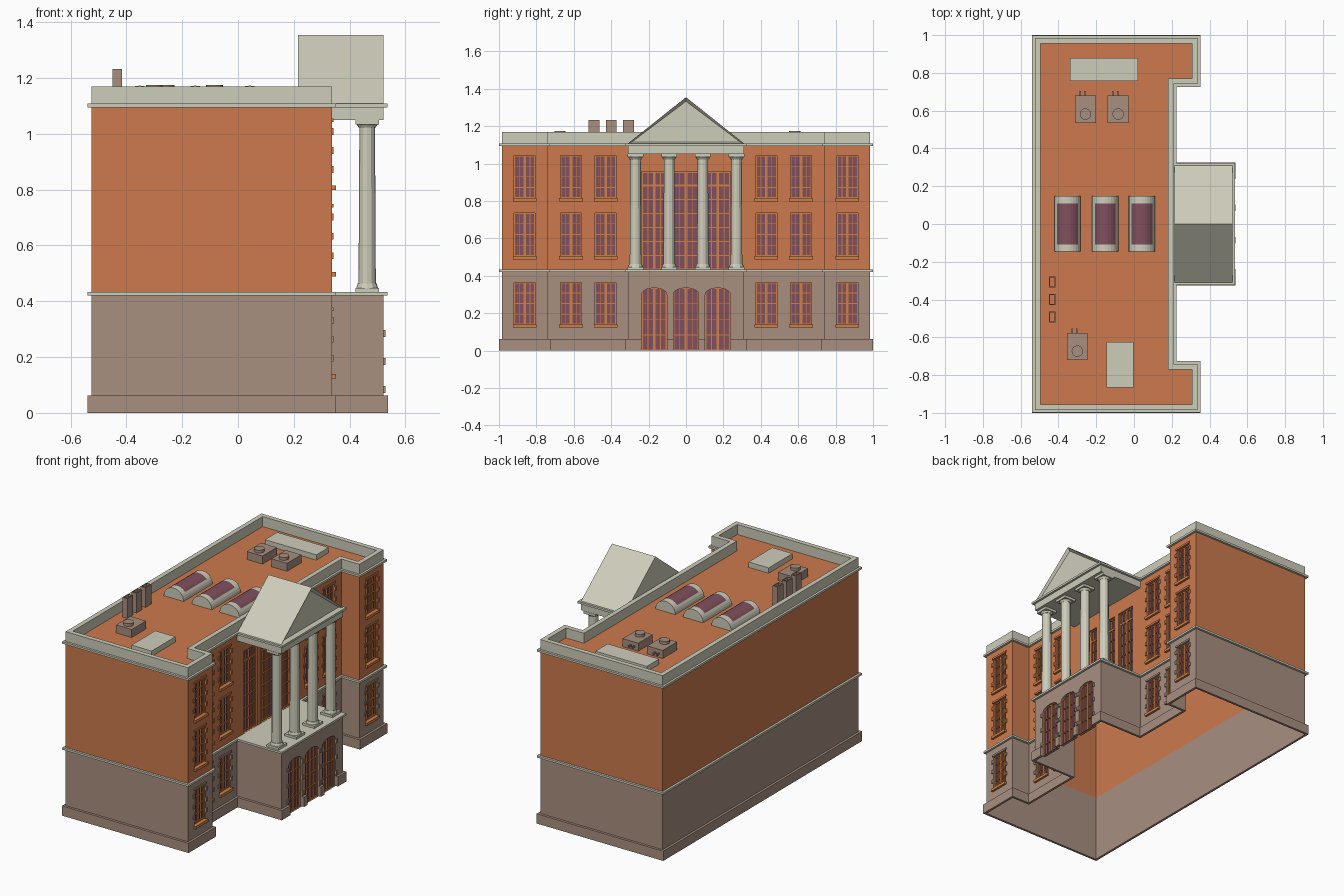
import bpy, bmesh, math
from mathutils import Vector, Matrix

if "Cube" in bpy.data.objects:
    bpy.data.objects.remove(bpy.data.objects["Cube"])


def material(name, srgb):
    m = bpy.data.materials.new(name)
    lin = [((c / 255 + 0.055) / 1.055) ** 2.4 for c in srgb]
    m.diffuse_color = (*lin, 1)
    m.use_nodes = True
    m.node_tree.nodes["Principled BSDF"].inputs["Base Color"].default_value = m.diffuse_color
    return m


BRICK = material("orange brick", (205, 122, 78))
STONE = material("brown stone", (168, 143, 128))
CREAM = material("cream trim", (206, 205, 187))
GLASS = material("purple glass", (128, 80, 93))
FRAME = material("orange frame", (208, 128, 70))


class Part:
    """Collects geometry for one named object."""
    def __init__(self, name, *mats):
        self.name, self.mats, self.bm = name, mats, bmesh.new()

    def face(self, *pts):
        return self.bm.faces.new([self.bm.verts.new(p) for p in pts])

    def box(self, x0, x1, y0, y1, z0, z1):
        m = Matrix.Translation(((x0 + x1) / 2, (y0 + y1) / 2, (z0 + z1) / 2))
        m = m @ Matrix.Diagonal((x1 - x0, y1 - y0, z1 - z0, 1))
        bmesh.ops.create_cube(self.bm, size=1, matrix=m)

    def cone(self, x, y, z0, z1, r0, r1, n=12):
        bmesh.ops.create_cone(self.bm, cap_ends=True, segments=n, radius1=r0, radius2=r1,
                              depth=z1 - z0, matrix=Matrix.Translation((x, y, (z0 + z1) / 2)))

    def sweep(self, outline, prof, skip=lambda p, q: False):
        """Run an (outset, z) profile round a right-angled outline."""
        n = len(outline)
        P = [Vector(p) for p in outline]
        norm = [Vector((e.y, -e.x)).normalized() for e in (P[(i + 1) % n] - P[i] for i in range(n))]
        at = lambda i, o, z: (*(P[i] + o * (norm[i - 1] + norm[i])), z)
        for i in range(n):
            j = (i + 1) % n
            if skip(P[i], P[j]):
                continue
            for (a, za), (b, zb) in zip(prof, prof[1:]):
                self.face(at(i, a, za), at(j, a, za), at(j, b, zb), at(i, b, zb))

    def done(self):
        me = bpy.data.meshes.new(self.name)
        bmesh.ops.remove_doubles(self.bm, verts=self.bm.verts, dist=1e-5)
        self.bm.to_mesh(me)
        self.bm.free()
        for m in self.mats:
            me.materials.append(m)
        ob = bpy.data.objects.new(self.name, me)
        bpy.context.collection.objects.link(ob)
        return ob


# Footprints: right half mirrored in y, anticlockwise
def footprint(half):
    return half + [(x, -y) for x, y in reversed(half)]


X0, XW, XM, XP = -0.525, 0.337, 0.21, 0.522
wing = [(X0, -0.985), (XW, -0.985), (XW, -0.74), (XM, -0.74)]
MAIN = footprint(wing)
FULL = footprint(wing + [(XM, -0.31), (XP, -0.31)])

# Openings: centre y, width, bottom, top, arched
openings = []
for y in (-0.863, -0.615, -0.43, 0.43, 0.615, 0.863):
    openings += [(y, 0.114, a, b, False) for a, b in ((0.14, 0.365), (0.505, 0.737), (0.815, 1.043))]
for y in (-0.17, 0, 0.17):
    openings += [(y, 0.135, 0.0, 0.335, True), (y, 0.135, 0.434, 0.957, False)]

glass, frames = Part("window_glass", GLASS), Part("window_frames", FRAME)
sills = Part("window_sills", FRAME)


def fill_opening(wall, x, o):
    """Reveal, pane, glazing bars, sill and jamb blocks of one opening."""
    yc, w, z0, z1, arched = o
    a, b, back = yc - w / 2, yc + w / 2, x - 0.018
    wall.face((x, a, z0), (back, a, z0), (back, a, z1), (x, a, z1))
    wall.face((x, b, z1), (back, b, z1), (back, b, z0), (x, b, z0))
    wall.face((x, a, z1), (back, a, z1), (back, b, z1), (x, b, z1))
    wall.face((x, a, z0), (x, b, z0), (back, b, z0), (back, a, z0))
    glass.face((back, a, z0), (back, b, z0), (back, b, z1), (back, a, z1))
    bx = (back, back + 0.008)
    for y, t in ((a, 0.014), (b, 0.014), (yc, 0.014), (yc - w / 4, 0.004), (yc + w / 4, 0.004)):
        frames.box(*bx, max(a, y - t / 2), min(b, y + t / 2), z0, z1)
    rows = 7 if z1 - z0 > 0.4 else 4
    for i in range(rows + 1):
        z = z0 + (z1 - z0) * i / rows
        t = 0.012 if i in (0, rows, 6) else 0.004
        frames.box(*bx, a, b, max(z0, z - t / 2), min(z1, z + t / 2))
    if arched:  # spandrels above the door arch
        rise, n = 0.035, 10
        arc = [(yc - w / 2 * math.cos(math.pi * i / n),
                z1 - rise + rise * math.sin(math.pi * i / n)) for i in range(n + 1)]
        for (ya, za), (yb, zb) in zip(arc, arc[1:]):
            wall.face((x, ya, za), (x, yb, zb), (x, yb, z1 + 1e-4), (x, ya, z1 + 1e-4))
            wall.face((x, ya, za), (back, ya, za), (back, yb, zb), (x, yb, zb))
    elif z1 - z0 < 0.4:
        sills.box(back, x + 0.014, a - 0.006, b + 0.006, z0 - 0.017, z0)
        wall.box(x - 0.002, x + 0.006, a - 0.006, b + 0.006, z1, z1 + 0.012)
    if z1 - z0 < 0.4:
        for f in (0.25, 0.55, 0.85):
            z = z0 + f * (z1 - z0)
            for s in (-1, 1):
                y = yc + s * (w / 2 + 0.007)
                wall.box(x - 0.002, x + 0.006, y - 0.007, y + 0.007, z - 0.012, z + 0.012)


def storey(name, outline, z0, z1, mat):
    """Walls round an outline; faces looking along +x get openings."""
    wall = Part(name, mat)
    front = lambda p, q: abs(p.x - q.x) < 1e-6 and q.y > p.y
    wall.sweep(outline, [(0, z0), (0, z1)], front)
    for p, q in zip(outline, outline[1:] + outline[:1]):
        if not front(Vector(p), Vector(q)):
            continue
        x, hs = p[0], [o for o in openings if p[1] < o[0] < q[1] and o[2] >= z0 and o[3] <= z1]
        ys = sorted({p[1], q[1], *(o[0] + s * o[1] / 2 for o in hs for s in (-1, 1))})
        zs = sorted({z0, z1, *(z for o in hs for z in o[2:4])})
        for a, b in zip(ys, ys[1:]):
            for c, d in zip(zs, zs[1:]):
                m, k = (a + b) / 2, (c + d) / 2
                if not any(abs(m - o[0]) < o[1] / 2 and o[2] < k < o[3] for o in hs):
                    wall.face((x, a, c), (x, b, c), (x, b, d), (x, a, d))
        for o in hs:
            fill_opening(wall, x, o)
    wall.done()


storey("ground_storey_wall", FULL, 0, 0.427, STONE)
storey("upper_storey_wall", MAIN, 0.427, 1.1, BRICK)
for part in (glass, frames, sills):
    part.done()

# Plinth, broken at the doors
plinth = Part("plinth", STONE)
plinth.sweep(FULL, [(0, 0), (0.015, 0), (0.015, 0.062), (0, 0.062)],
             lambda p, q: p.x > 0.5 and q.x > 0.5)
for a, b in ((-0.325, -0.238), (-0.102, -0.068), (0.068, 0.102), (0.238, 0.325)):
    plinth.box(XP - 0.002, XP + 0.015, a, b, 0, 0.062)
plinth.done()

# Bands, parapet and roof
for name, z0, z1 in (("storey_band", 0.42, 0.433), ("cornice", 1.095, 1.108)):
    band = Part(name, CREAM)
    band.sweep(FULL, [(0, z0), (0.014, z0), (0.014, z1), (0, z1)])
    band.done()
ROOF = 1.106
parapet = Part("parapet", CREAM)
parapet.sweep(MAIN, [(0, 1.1), (0, 1.17), (-0.03, 1.17), (-0.03, ROOF - 0.004)])
parapet.done()
roof = Part("roof", BRICK)
roof.face(*[(x, y, ROOF) for x, y in MAIN])
roof.done()

# Portico: deck, entablature, pediment
deck = Part("portico_deck", CREAM)
deck.box(XM, XP, -0.31, 0.31, 0.422, 0.433)
deck.done()
ent = Part("entablature", CREAM)
ent.box(XM, XP, -0.31, 0.31, 1.05, 1.108)
ent.done()
ped = Part("pediment", CREAM)
tri = [(-0.31, 1.108), (0.31, 1.108), (0, 1.355)]
ped.face(*[(0.215, y, z) for y, z in reversed(tri)])
gable = ped.face(*[(XP, y, z) for y, z in tri])
for (a, za), (b, zb) in zip(tri, tri[1:] + tri[:1]):
    ped.face((0.215, a, za), (0.215, b, zb), (XP, b, zb), (XP, a, za))
bmesh.ops.remove_doubles(ped.bm, verts=ped.bm.verts, dist=1e-5)
bmesh.ops.recalc_face_normals(ped.bm, faces=ped.bm.faces)
bmesh.ops.inset_region(ped.bm, faces=[gable], thickness=0.022, depth=-0.015)
ped.done()

# Columns
for i, y in enumerate((-0.27, -0.09, 0.09, 0.27)):
    col, x = Part(f"column_{i + 1}", CREAM), 0.463
    col.box(x - 0.042, x + 0.042, y - 0.042, y + 0.042, 0.433, 0.448)
    col.cone(x, y, 0.448, 0.464, 0.039, 0.034)
    col.cone(x, y, 0.464, 1.022, 0.031, 0.028)
    col.cone(x, y, 1.022, 1.034, 0.03, 0.038)
    col.box(x - 0.042, x + 0.042, y - 0.042, y + 0.042, 1.034, 1.05)
    col.done()

# Barrel skylights
for i, xc in enumerate((-0.352, -0.153, 0.042)):
    sky, n = Part(f"skylight_{i + 1}", CREAM, GLASS), 14
    arc = [(xc + 0.07 * math.cos(math.pi * k / n), ROOF + 0.067 * math.sin(math.pi * k / n))
           for k in range(n + 1)]
    ys = (-0.145, -0.108, 0.108, 0.147)
    for (xa, za), (xb, zb) in zip(arc, arc[1:]):
        for j in range(3):
            f = sky.face((xa, ys[j], za), (xa, ys[j + 1], za), (xb, ys[j + 1], zb), (xb, ys[j], zb))
            f.normal_update()
            if f.normal.z < 0:
                f.normal_flip()
            f.material_index = int(j == 1 and abs((xa + xb) / 2 - xc) < 0.056)
    sky.face(*[(x, ys[0], z) for x, z in arc]).normal_flip()
    sky.face(*[(x, ys[3], z) for x, z in arc])
    bmesh.ops.recalc_face_normals(sky.bm, faces=sky.bm.faces)
    sky.bm.faces.ensure_lookup_table()
    ob = sky.done()

# Air units with a fan and two pipes
for i, (x, y) in enumerate(((-0.257, 0.607), (-0.084, 0.607), (-0.3, -0.648))):
    unit = Part(f"air_unit_{i + 1}", STONE)
    unit.box(x - 0.055, x + 0.055, y - 0.072, y + 0.072, ROOF, 1.157)
    unit.cone(x, y - 0.025, 1.157, 1.175, 0.03, 0.03, 16)
    for px in (-0.028, -0.003):
        unit.box(x + px - 0.004, x + px + 0.004, y + 0.07, y + 0.096, 1.125, 1.135)
    unit.done()

# Roof hatches and hollow chimneys
for i, b in enumerate(((-0.34, 0.022, 0.757, 0.88), (-0.145, -0.003, -0.865, -0.625))):
    hatch = Part(f"roof_hatch_{i + 1}", CREAM)
    hatch.box(*b, ROOF, 1.14)
    hatch.done()
for i, y in enumerate((-0.308, -0.4, -0.492)):
    ch = Part(f"chimney_{i + 1}", STONE)
    ring = [(-0.45, y - 0.029), (-0.415, y - 0.029), (-0.415, y + 0.029), (-0.45, y + 0.029)]
    ch.sweep(ring, [(0, ROOF), (0, 1.232), (-0.005, 1.232), (-0.005, ROOF)])
    ch.done()
